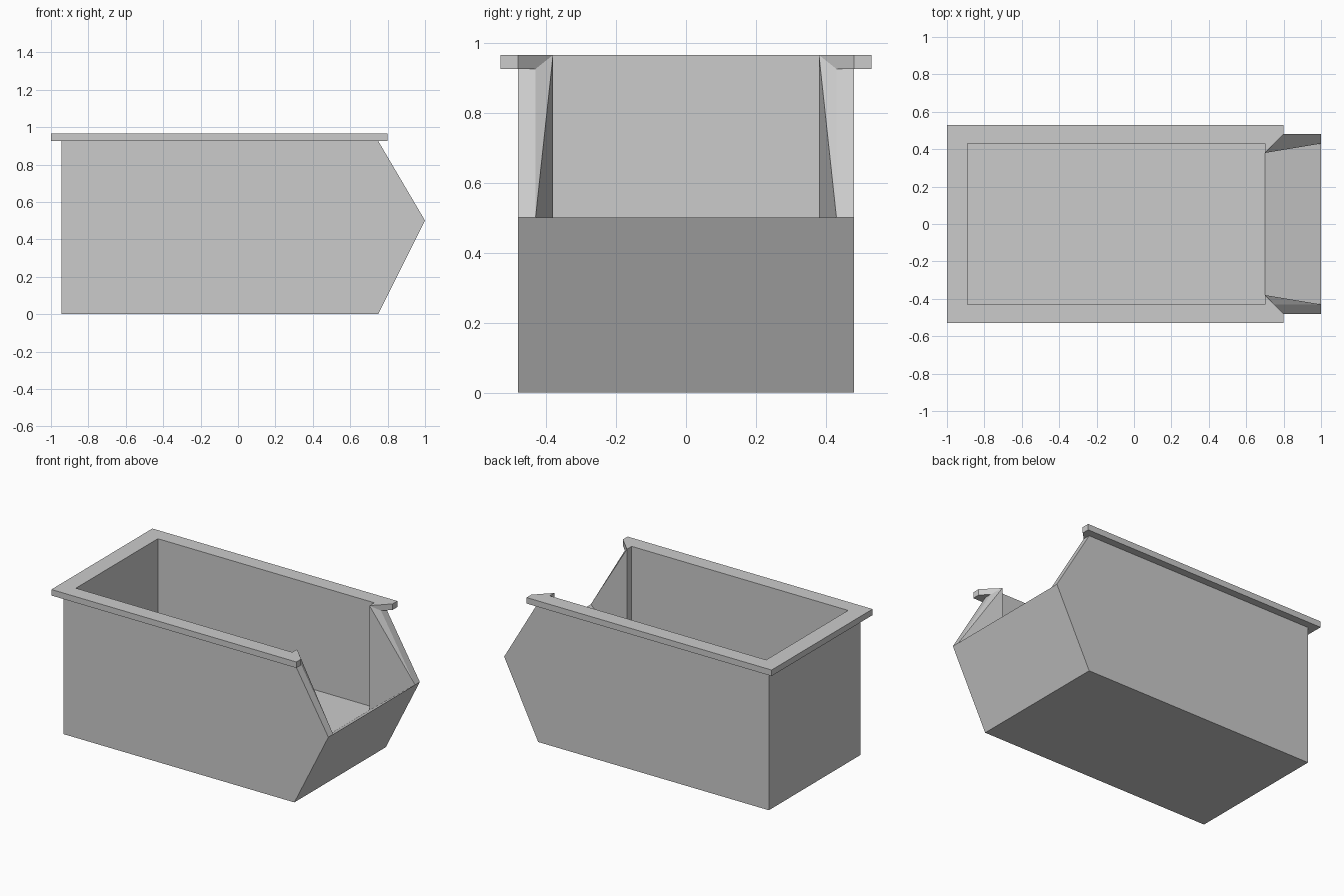
import bpy, bmesh

if "Cube" in bpy.data.objects:
    bpy.data.objects.remove(bpy.data.objects["Cube"])

# Key levels and half widths
FLOOR, LIP, UNDER, TOP = 0.27, 0.50, 0.925, 0.965
IN, OUT, RIM, FLANGE = 0.43, 0.48, 0.53, 0.38

bm = bmesh.new()


def face(points, side):
    bm.faces.new([bm.verts.new((x, y * side, z)) for x, y, z in points])


def strip(a, b, side):
    """Panel from the centre line out to the points a and b."""
    face([(a[0], 0, a[2]), a, b, (b[0], 0, b[2])], side)


# Corners of one half of the bin
back_top, back_low = (-0.945, OUT, UNDER), (-0.945, OUT, 0)
front_low, lip_out, lip_in = (0.75, OUT, 0), (1, OUT, LIP), (1, IN, LIP)
wall_top, notch = (0.75, OUT, UNDER), (0.75, IN, UNDER)
fl_top, fl_low = (0.70, FLANGE, TOP), (0.70, FLANGE, FLOOR)
in_back_low, in_back_top = (-0.89, IN, FLOOR), (-0.89, IN, TOP)
in_front_low, in_front_top = (0.70, IN, FLOOR), (0.70, IN, TOP)
rim_back = [(-1, RIM, z) for z in (UNDER, TOP)]
rim_front = [(0.80, RIM, z) for z in (UNDER, TOP)]
rim_tip = [(0.80, OUT, z) for z in (UNDER, TOP)]

for s in (1, -1):
    # Outer shell
    strip(back_top, back_low, s)
    strip(back_low, front_low, s)
    face([(0.75, 0, 0), front_low, lip_out, lip_in, (1, 0, LIP)], s)
    face([back_top, back_low, front_low, lip_out, wall_top], s)
    # Inside: ramp, floor, back wall, side wall
    strip(lip_in, fl_low, s)
    face([(0.70, 0, FLOOR), fl_low, in_front_low, in_back_low, (-0.89, 0, FLOOR)], s)
    strip(in_back_low, in_back_top, s)
    face([in_back_low, in_front_low, in_front_top, in_back_top], s)
    # Front edge of the side wall and its inward flange
    face([wall_top, lip_out, lip_in, notch], s)
    face([in_front_low, fl_low, fl_top, in_front_top], s)
    face([fl_low, lip_in, fl_top], s)
    face([fl_top, lip_in, notch], s)
    # Rim: top, underside, outer edges, front end, diagonal cut
    face([(-0.89, 0, TOP), (-1, 0, TOP), rim_back[1], rim_front[1], rim_tip[1],
          fl_top, in_front_top, in_back_top], s)
    face([(-0.945, 0, UNDER), (-1, 0, UNDER), rim_back[0], rim_front[0], rim_tip[0],
          notch, wall_top, back_top], s)
    strip(rim_back[1], rim_back[0], s)
    face([rim_back[0], rim_front[0], rim_front[1], rim_back[1]], s)
    face([rim_front[0], rim_tip[0], rim_tip[1], rim_front[1]], s)
    face([rim_tip[0], notch, fl_top, rim_tip[1]], s)

# Weld both halves and remove the flat centre seam
bmesh.ops.remove_doubles(bm, verts=bm.verts[:], dist=0.0005)
seam = [e for e in bm.edges if len(e.link_faces) == 2
        and all(abs(v.co.y) > 1e-6 for v in e.verts) is False
        and all(abs(v.co.y) < 1e-6 for v in e.verts)]
bmesh.ops.dissolve_edges(bm, edges=seam, use_verts=True)
bmesh.ops.recalc_face_normals(bm, faces=bm.faces[:])

mesh = bpy.data.meshes.new("storage_bin")
bm.to_mesh(mesh)
bm.free()
bpy.context.collection.objects.link(bpy.data.objects.new("storage_bin", mesh))
